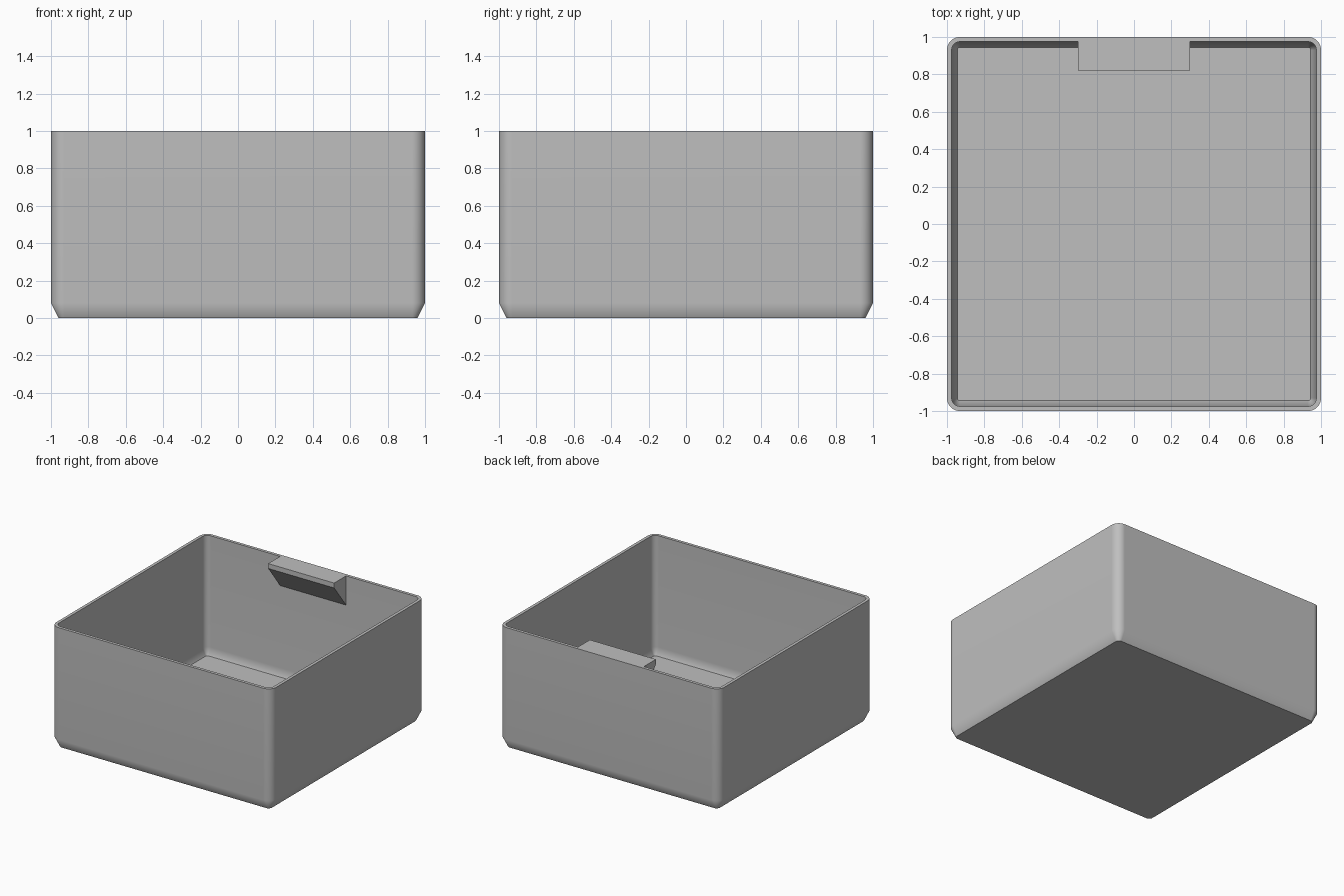
import bpy, bmesh, math

cube = bpy.data.objects.get("Cube")
if cube:
    bpy.data.objects.remove(cube, do_unlink=True)

CORNER = 0.93        # centre of the rounded corners
SEGMENTS = 8
WALL = 0.025

grey = bpy.data.materials.new("plain_grey")
grey.use_nodes = True
colour = (0.52, 0.52, 0.52, 1)
grey.diffuse_color = colour
grey.node_tree.nodes["Principled BSDF"].inputs["Base Color"].default_value = colour


def make_object(name, bm):
    bmesh.ops.recalc_face_normals(bm, faces=bm.faces)
    mesh = bpy.data.meshes.new(name)
    bm.to_mesh(mesh)
    bm.free()
    mesh.materials.append(grey)
    obj = bpy.data.objects.new(name, mesh)
    bpy.context.collection.objects.link(obj)
    return obj


def rounded_ring(bm, half, z):
    """Square ring of vertices with rounded corners."""
    ring = []
    for corner in range(4):
        mid = math.radians(45 + 90 * corner)
        cx = math.copysign(CORNER, math.cos(mid))
        cy = math.copysign(CORNER, math.sin(mid))
        for i in range(SEGMENTS + 1):
            a = math.radians(90 * (corner + i / SEGMENTS))
            r = half - CORNER
            ring.append(bm.verts.new((cx + r * math.cos(a), cy + r * math.sin(a), z)))
    return ring


# Open bin: underside, outer chamfer, rim, inner wall, inner chamfer, floor
bm = bmesh.new()
profile = [(0.96, 0), (1, 0.08), (1, 1), (1 - WALL, 1), (1 - WALL, 0.085), (0.945, WALL)]
rings = [rounded_ring(bm, half, z) for half, z in profile]
for low, high in zip(rings, rings[1:]):
    for i in range(len(low)):
        j = (i + 1) % len(low)
        bm.faces.new((low[i], low[j], high[j], high[i]))
bm.faces.new(rings[0])
bm.faces.new(rings[-1])
bin_body = make_object("bin_body", bm)
bpy.ops.object.select_all(action="DESELECT")
bpy.context.view_layer.objects.active = bin_body
bin_body.select_set(True)
bpy.ops.object.shade_smooth_by_angle(angle=math.radians(35))
weighted = bin_body.modifiers.new("even_shading", "WEIGHTED_NORMAL")
weighted.keep_sharp = True

# Label ledge on the back wall: flat top, short lip, sloping underside
bm = bmesh.new()
back = 1 - WALL / 2
section = [(back, 1), (0.82, 1), (0.82, 0.96), (1 - WALL, 0.76), (back, 0.76)]
end = bm.faces.new([bm.verts.new((-0.3, y, z)) for y, z in section])
grown = bmesh.ops.extrude_face_region(bm, geom=[end])["geom"]
bmesh.ops.translate(bm, vec=(0.6, 0, 0),
                    verts=[v for v in grown if isinstance(v, bmesh.types.BMVert)])
make_object("label_ledge", bm)
